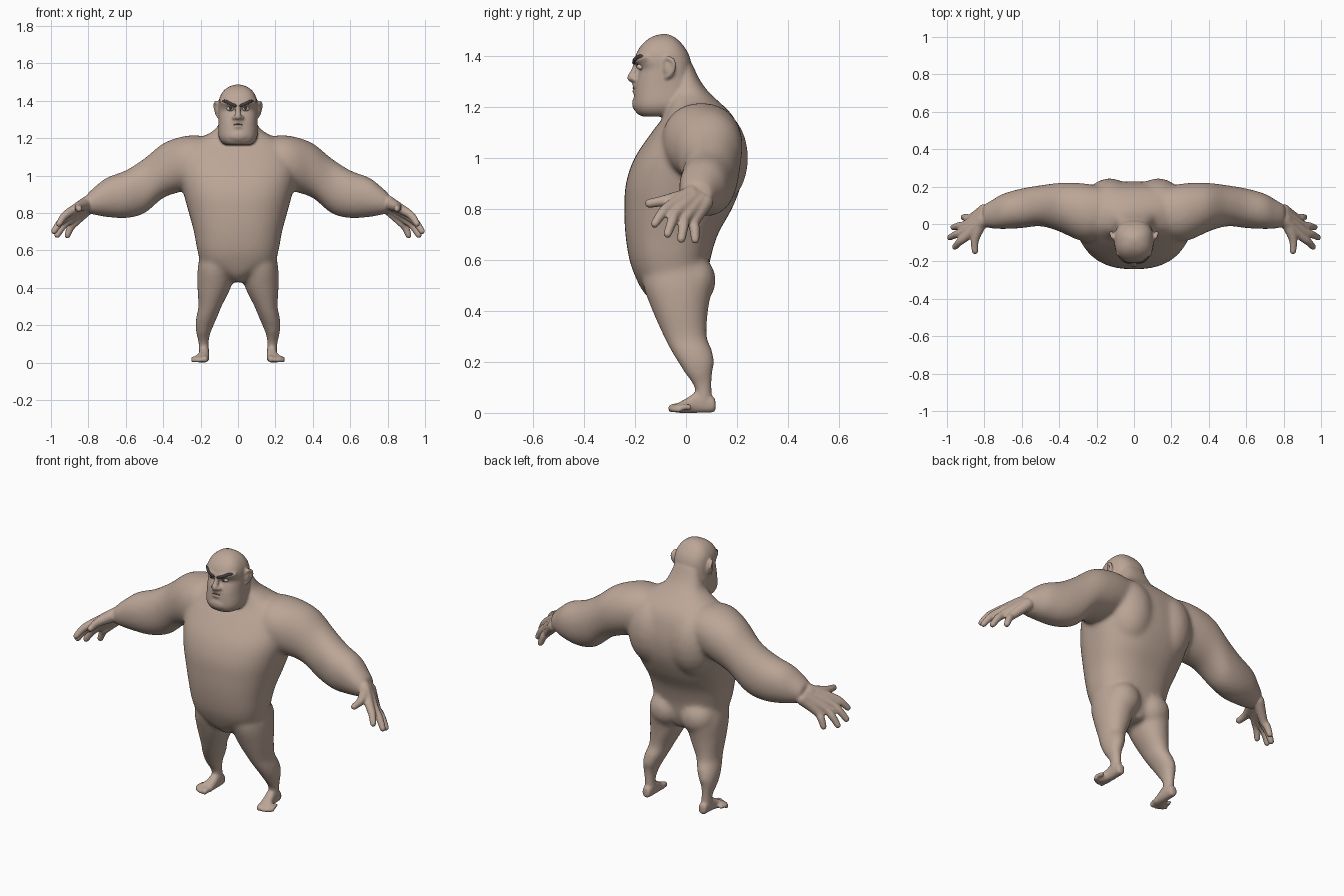
import bpy, bmesh, math
from mathutils import Vector, Matrix

if "Cube" in bpy.data.objects:
    bpy.data.objects.remove(bpy.data.objects["Cube"])

def catmull(rows, steps=5):
    """Smoothly interpolate a list of equal-length tuples."""
    out = []
    for i in range(len(rows) - 1):
        p = [rows[max(0, min(len(rows) - 1, i + k))] for k in (-1, 0, 1, 2)]
        for s in range(steps):
            t = s / steps
            out.append([0.5 * (2*b + (c - a)*t + (2*a - 5*b + 4*c - d)*t*t + (3*b - a - 3*c + d)*t**3)
                        for a, b, c, d in zip(*p)])
    return out + [list(rows[-1])]

def loft(bm, rows, axis, n=2.3, sides=40):
    """Rows are (position on axis, u low, u high, v low, v high)."""
    rings = []
    for t, u0, u1, v0, v1 in catmull(rows):
        ring = []
        for k in range(sides):
            a = 2 * math.pi * k / sides
            c, s = math.cos(a), math.sin(a)
            u = (u0 + u1) / 2 + (u1 - u0) / 2 * math.copysign(abs(c) ** (2 / n), c)
            v = (v0 + v1) / 2 + (v1 - v0) / 2 * math.copysign(abs(s) ** (2 / n), s)
            ring.append(bm.verts.new({'x': (t, u, v), 'y': (u, t, v), 'z': (u, v, t)}[axis]))
        rings.append(ring)
    for a, b in zip(rings, rings[1:]):
        for k in range(sides):
            j = (k + 1) % sides
            bm.faces.new((a[k], a[j], b[j], b[k]))
    bm.faces.new(rings[0])
    bm.faces.new(rings[-1])

def ball(bm, c, r, sub=3):
    m = Matrix.Translation(c) @ Matrix.Diagonal((*r, 1))
    bmesh.ops.create_icosphere(bm, subdivisions=sub, radius=1, matrix=m)

def rod(bm, pts):
    """Rounded limb through (x, y, z, radius) points, as a run of spheres."""
    path = catmull(pts)
    for a, b in zip(path, path[1:]):
        n = max(1, math.ceil((Vector(a[:3]) - Vector(b[:3])).length / (0.4 * a[3])))
        for k in range(n + 1):
            q = [x + (y - x) * k / n for x, y in zip(a, b)]
            ball(bm, q[:3], (q[3],) * 3, 2)

def finish(bm, name, mirror=False):
    if mirror:
        d = bmesh.ops.duplicate(bm, geom=bm.verts[:] + bm.edges[:] + bm.faces[:])
        for v in d['geom']:
            if isinstance(v, bmesh.types.BMVert):
                v.co.x *= -1
    bmesh.ops.recalc_face_normals(bm, faces=bm.faces[:])
    me = bpy.data.meshes.new(name)
    bm.to_mesh(me)
    bm.free()
    ob = bpy.data.objects.new(name, me)
    bpy.context.collection.objects.link(ob)
    for p in me.polygons:
        p.use_smooth = True
    return ob

def fuse(obs, name, voxel, rounds):
    """Join parts into one continuous smooth skin."""
    bpy.ops.object.select_all(action='DESELECT')
    for o in obs:
        o.select_set(True)
    bpy.context.view_layer.objects.active = obs[0]
    if len(obs) > 1:
        bpy.ops.object.join()
    ob = bpy.context.view_layer.objects.active
    ob.name = name
    m = ob.modifiers.new('skin', 'REMESH')
    m.mode, m.voxel_size, m.use_smooth_shade = 'VOXEL', voxel, True
    m = ob.modifiers.new('soften', 'SMOOTH')
    m.factor, m.iterations = 0.5, rounds
    bpy.ops.object.convert(target='MESH')
    return bpy.context.view_layer.objects.active

def paint(ob, name, col):
    mat = bpy.data.materials.get(name) or bpy.data.materials.new(name)
    mat.diffuse_color = (*col, 1)
    mat.use_nodes = True
    mat.node_tree.nodes["Principled BSDF"].inputs["Base Color"].default_value = mat.diffuse_color
    ob.data.materials.clear()
    ob.data.materials.append(mat)

# torso and neck: z, half width, front, back
bm = bmesh.new()
T = [(.43, .03, -.12, .05), (.47, .09, -.165, .07), (.53, .19, -.197, .085), (.6, .217, -.222, .095),
     (.7, .236, -.238, .125), (.8, .263, -.242, .18), (.9, .29, -.236, .218), (1.0, .31, -.202, .228),
     (1.1, .31, -.135, .212), (1.16, .28, -.09, .187), (1.2, .2, -.075, .152), (1.25, .12, -.07, .098),
     (1.3, .095, -.06, .058), (1.38, .07, -.06, .02)]
loft(bm, [(z, -w, w, f, b) for z, w, f, b in T], 'z', 2.4)
torso = finish(bm, 'torso')

# back muscles, buttocks, arms and legs
bm = bmesh.new()
ball(bm, (.13, .1, 1.0), (.14, .145, .2))
ball(bm, (.1, .03, .52), (.098, .088, .098))
loft(bm, [(.12, -.05, .19, .97, 1.2), (.22, -.09, .21, .94, 1.215), (.3, -.085, .22, .915, 1.208),
          (.4, -.04, .22, .88, 1.172), (.5, -.012, .207, .798, 1.092), (.6, -.022, .19, .772, 1.028),
          (.7, -.027, .162, .778, .99), (.76, -.024, .128, .788, .945), (.81, -.015, .1, .8, .9)], 'x', 2.1)
L = [(.58, .112, .09, -.17, .08), (.5, .118, .098, -.168, .1), (.4, .128, .089, -.132, .087),
     (.3, .15, .062, -.088, .082), (.25, .165, .057, -.063, .102), (.2, .179, .049, -.033, .112),
     (.15, .186, .036, -.002, .104), (.1, .183, .028, .032, .102), (.05, .181, .029, .03, .106),
     (.015, .18, .028, .03, .108)]
loft(bm, [(z, c - w, c + w, f, b) for z, c, w, f, b in L], 'z', 2.1)
limbs = finish(bm, 'limbs', True)
body = fuse([torso, limbs], 'body', .011, 14)

# hands and feet
bm = bmesh.new()
knuckles = [(.9, -.07, .805), (.908, -.038, .785), (.897, -.002, .765), (.87, .032, .752)]
tips = [(.957, -.122, .742), (.984, -.072, .702), (.966, -.018, .682), (.912, .036, .68)]
for i, (k, t) in enumerate(zip(knuckles, tips)):
    start = (.8, .02 + .018 * i, .862 - .012 * i, .034)
    mid = [(a + b) / 2 for a, b in zip(k, t)]
    rod(bm, [start, (*k, .024), (mid[0] + .004, mid[1], mid[2] + .006, .021), (*t, .017)])
rod(bm, [(.81, .02, .85, .036), (.84, -.045, .838, .029), (.852, -.095, .83, .022), (.85, -.145, .822, .018)])
loft(bm, [(.116, .168, .194, .012, .045), (.105, .157, .205, .002, .065), (.05, .154, .208, 0, .085),
          (.01, .155, .216, 0, .062), (-.025, .158, .236, 0, .042), (-.042, .165, .238, .003, .032)], 'y')
for x, y, r in ((.176, -.054, .0175), (.199, -.054, .013), (.216, -.048, .0125), (.23, -.04, .012), (.24, -.028, .0115)):
    rod(bm, [(x - .006, y + .04, .022, r), (x, y + .012, .021, r), (x + .001, y, r, r)])
extremities = finish(bm, 'hands_and_feet', True)

# head: z, half width, front, back
bm = bmesh.new()
H = [(1.163, .06, -.17, -.03), (1.175, .085, -.192, 0), (1.21, .104, -.205, .03), (1.28, .104, -.199, .035),
     (1.32, .104, -.189, .025), (1.35, .104, -.182, .022), (1.385, .104, -.2, .018), (1.42, .097, -.19, .004),
     (1.452, .078, -.166, -.02), (1.474, .05, -.136, -.045), (1.486, .016, -.1, -.072)]
loft(bm, [(z, -w, w, f, b) for z, w, f, b in H], 'z', 2.5)
ball(bm, (0, -.178, 1.213), (.062, .034, .038))
rod(bm, [(0, -.19, 1.38, .014), (0, -.201, 1.345, .014), (0, -.214, 1.315, .018)])
rod(bm, [(-.035, -.186, 1.253, .009), (0, -.2, 1.263, .012), (.035, -.186, 1.253, .009)])
rod(bm, [(-.038, -.184, 1.277, .009), (0, -.2, 1.288, .011), (.038, -.184, 1.277, .009)])
head = finish(bm, 'head')

# brow ridge, nostrils, ears
bm = bmesh.new()
rod(bm, [(.0, -.194, 1.378, .014), (.045, -.187, 1.386, .016), (.085, -.155, 1.394, .014)])
ball(bm, (.019, -.2, 1.309), (.013, .015, .012))
ball(bm, (.107, -.066, 1.352), (.014, .022, .038))
rod(bm, [(.106, -.082, 1.378, .008), (.117, -.07, 1.392, .009), (.123, -.05, 1.38, .009),
         (.121, -.047, 1.355, .009), (.114, -.06, 1.328, .009), (.108, -.076, 1.318, .009)])
features = finish(bm, 'face_features', True)

figure = fuse([body, extremities, head, features], 'body', .0065, 4)
paint(figure, 'skin', (.5, .38, .31))

# eyes, pupils, eyebrows, mouth line
bm = bmesh.new()
ball(bm, (.041, -.173, 1.358), (.02, .02, .014))
paint(finish(bm, 'eyes', True), 'eye_white', (.6, .56, .52))
bm = bmesh.new()
ball(bm, (.04, -.19, 1.359), (.008, .005, .008))
paint(finish(bm, 'pupils', True), 'dark', (.06, .05, .05))
bm = bmesh.new()
rod(bm, [(.014, -.204, 1.374, .008), (.045, -.199, 1.386, .0095), (.07, -.18, 1.398, .0085), (.09, -.156, 1.395, .005)])
paint(fuse([finish(bm, 'eyebrows', True)], 'eyebrows', .003, 4), 'dark', (.06, .05, .05))
bm = bmesh.new()
rod(bm, [(-.036, -.19, 1.264, .004), (0, -.206, 1.275, .004), (.036, -.19, 1.264, .004)])
paint(fuse([finish(bm, 'mouth_line')], 'mouth_line', .002, 2), 'lip', (.2, .13, .11))
